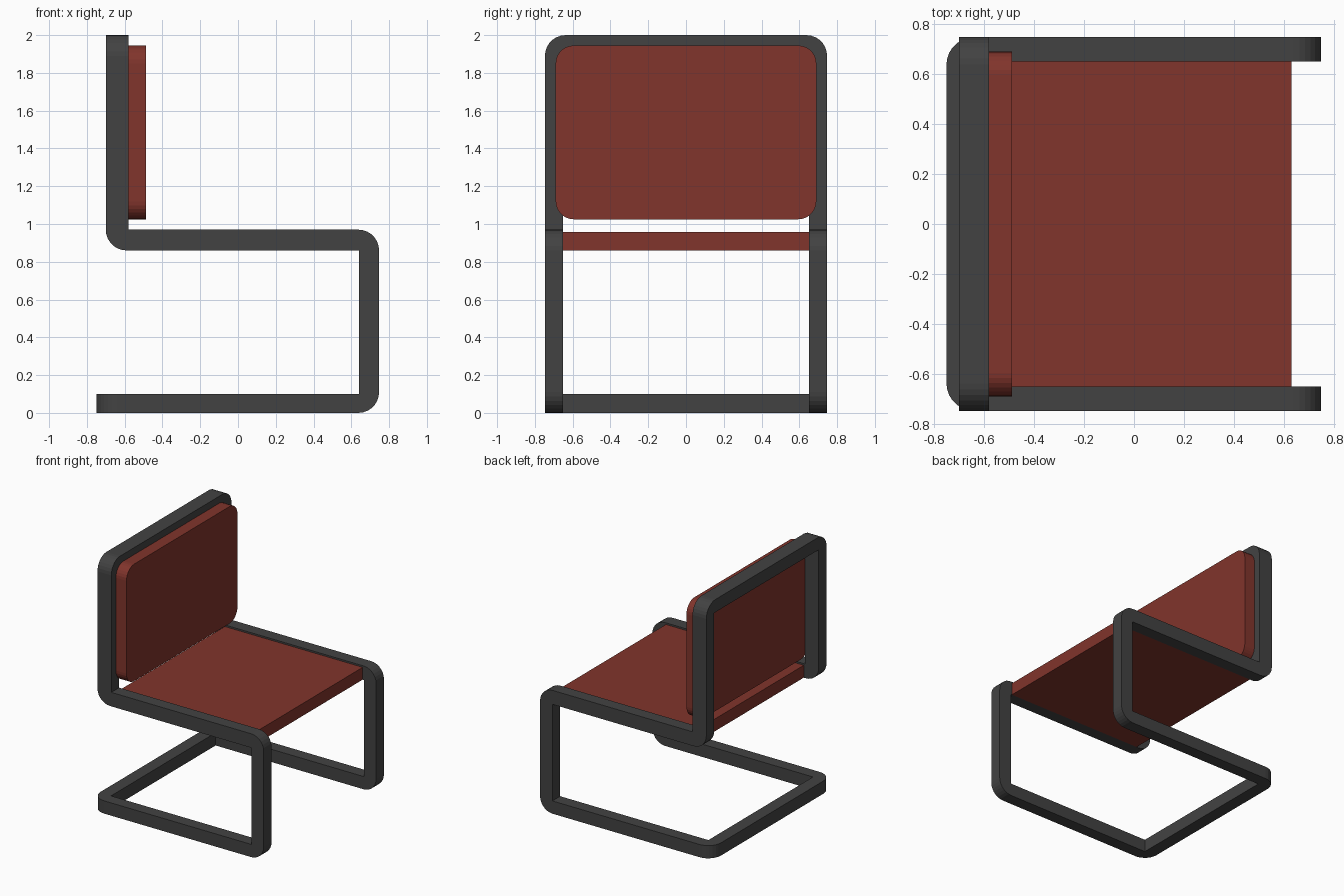
import bpy, bmesh

if "Cube" in bpy.data.objects:
    bpy.data.objects.remove(bpy.data.objects["Cube"])

W = 0.747    # half width of the frame
IN = 0.65    # inner face of the side tubes


def finish(bm, name, mat=None):
    bmesh.ops.recalc_face_normals(bm, faces=bm.faces[:])
    me = bpy.data.meshes.new(name)
    bm.to_mesh(me)
    bm.free()
    ob = bpy.data.objects.new(name, me)
    bpy.context.collection.objects.link(ob)
    if mat:
        me.materials.append(mat)
    return ob


def box(lo, hi):
    bm = bmesh.new()
    bmesh.ops.create_cube(bm, size=1)
    for v in bm.verts:
        v.co = [(a + b) / 2 + c * (b - a) for a, b, c in zip(lo, hi, v.co)]
    return bm


def round_edges(bm, test, radius, segments=7):
    edges = [e for e in bm.edges if test(*[v.co for v in e.verts])]
    bmesh.ops.bevel(bm, geom=edges, offset=radius, segments=segments,
                    profile=0.5, affect='EDGES')


def near(a, b):
    return abs(a - b) < 1e-4


def material(name, color):
    m = bpy.data.materials.new(name)
    m.diffuse_color = color
    m.use_nodes = True
    m.node_tree.nodes["Principled BSDF"].inputs["Base Color"].default_value = m.diffuse_color
    return m


red = material("red_pad", (0.22, 0.035, 0.025, 1))
dark = material("dark_frame", (0.055, 0.055, 0.055, 1))

# Frame: cantilever side profile (x, z) swept across the full width
profile = [(-0.75, 0), (W, 0), (W, 0.97), (-0.58, 0.97), (-0.58, 2), (-0.70, 2),
           (-0.70, 0.86), (0.64, 0.86), (0.64, 0.1), (-0.75, 0.1)]
bm = bmesh.new()
face = bm.faces.new([bm.verts.new((x, -W, z)) for x, z in profile])
ext = bmesh.ops.extrude_face_region(bm, geom=[face])
for v in ext["geom"]:
    if isinstance(v, bmesh.types.BMVert):
        v.co.y = W

# Outer bends: front leg top and bottom, seat rear, back top, floor rear
bends = [(W, 0), (W, 0.97), (-0.70, 0.86)]


def is_bend(a, b):
    if not near(a.y, b.y):
        return any(near(a.x, x) and near(a.z, z) for x, z in bends)
    top = near(a.z, 2) and near(b.z, 2)
    rear = near(a.x, -0.75) and near(b.x, -0.75)
    return top or rear


round_edges(bm, is_bend, 0.11)
frame = finish(bm, "tube_frame", dark)

# Open the frame between the side tubes, leaving the top and floor rear bars
openings = [((-1, -IN, 0.2), (1, IN, 1.9)), ((-0.65, -IN, -0.2), (1, IN, 0.4))]
bpy.context.view_layer.objects.active = frame
for lo, hi in openings:
    cutter = finish(box(lo, hi), "opening_cutter")
    cutter.hide_render = True
    mod = frame.modifiers.new("opening", 'BOOLEAN')
    mod.operation = 'DIFFERENCE'
    mod.solver = 'EXACT'
    mod.object = cutter
    bpy.ops.object.modifier_apply(modifier=mod.name)
    bpy.data.objects.remove(cutter)
frame.data.materials.clear()
frame.data.materials.append(dark)
for p in frame.data.polygons:
    p.material_index = 0

# Seat panel between the rails
finish(box((-0.57, -IN, 0.86), (0.63, IN, 0.957)), "seat", red)

# Backrest pad with rounded corners
bm = box((-0.58, -0.69, 1.025), (-0.488, 0.69, 1.945))
round_edges(bm, lambda a, b: not near(a.x, b.x), 0.095)
finish(bm, "backrest", red)
